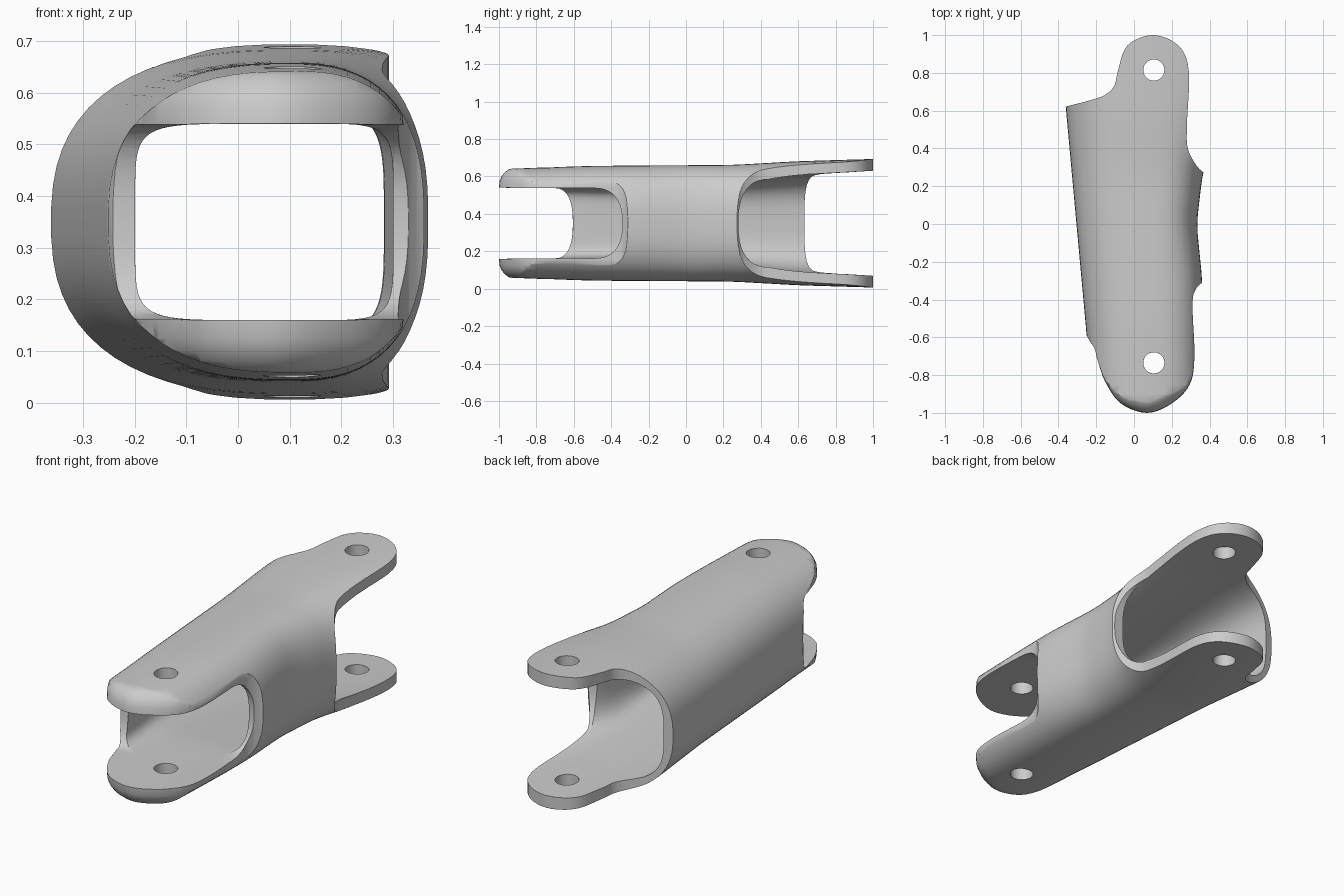
import bpy, bmesh, math
from mathutils import Vector

MID = 0.35          # height of the symmetry plane
AXIS = 0.1          # x of the tube axis

cube = bpy.data.objects.get("Cube")
if cube:
    bpy.data.objects.remove(cube, do_unlink=True)


def skin(name, rings):
    """Closed solid lofted through rings with equal point counts."""
    bm = bmesh.new()
    loops = [[bm.verts.new(p) for p in ring] for ring in rings]
    n = len(loops[0])
    for a, b in zip(loops, loops[1:]):
        for i in range(n):
            j = (i + 1) % n
            bm.faces.new((a[i], a[j], b[j], b[i]))
    bm.faces.new(loops[0][::-1])
    bm.faces.new(loops[-1])
    bmesh.ops.recalc_face_normals(bm, faces=bm.faces)
    mesh = bpy.data.meshes.new(name)
    bm.to_mesh(mesh)
    bm.free()
    obj = bpy.data.objects.new(name, mesh)
    bpy.context.collection.objects.link(obj)
    return obj


def linear(table, y):
    for (y0, v0), (y1, v1) in zip(table, table[1:]):
        if y <= y1:
            return v0 + (v1 - v0) * max(0, (y - y0) / (y1 - y0))
    return table[-1][1]


def blend(table, y):
    return sum(linear(table, y + k * 0.02) for k in range(-3, 4)) / 7


def tube(name, left, right, half, power, count):
    """Loft of superelliptic sections along y."""
    rings = []
    for s in range(count + 1):
        y = -1.1 + 2.2 * s / count
        xl, xr, h, p = (blend(t, y) for t in (left, right, half, power))
        ring = []
        for i in range(64):
            a = math.tau * (i + 0.5) / 64
            c, v = math.cos(a), math.sin(a)
            reach = xr - AXIS if c > 0 else AXIS - xl
            ring.append((AXIS + math.copysign(abs(c) ** (2 / p), c) * reach, y,
                         MID + math.copysign(abs(v) ** (2 / p), v) * h))
        rings.append(ring)
    return skin(name, rings)


def spline(points, steps):
    out, n = [], len(points)
    for i in range(n):
        a, b, c, d = (Vector(points[(i + k) % n]) for k in (-1, 0, 1, 2))
        for s in range(steps):
            t = s / steps
            out.append(0.5 * (2 * b + (c - a) * t + (2 * a - 5 * b + 4 * c - d) * t ** 2
                              + (3 * b - a - 3 * c + d) * t ** 3))
    return out


def combine(body, tool, operation):
    mod = body.modifiers.new(tool.name, 'BOOLEAN')
    mod.operation, mod.solver, mod.object = operation, 'EXACT', tool
    bpy.context.view_layer.objects.active = body
    bpy.ops.object.modifier_apply(modifier=mod.name)
    bpy.data.objects.remove(tool, do_unlink=True)


def slot(name, upper, x0, x1):
    """Side opening: upper half of a y-z profile, mirrored about the mid plane."""
    prof = [(y, MID + d) for y, d in upper]
    prof += [(y, MID - d) for y, d in reversed(upper) if d > 0]
    return skin(name, [[(x, y, z) for y, z in prof] for x in (x0, x1)])


def round_end(y0, reach, height):
    """Quarter superellipse for the blind end of a slot."""
    return [(y0 + reach * (1 - math.cos(a) ** 0.8), height * math.sin(a) ** 0.8)
            for a in (math.pi / 2 * i / 10 for i in range(11))]


# Outer shell of the link
body = tube("link_body",
            [(-1.1, -0.22), (-0.6, -0.25), (0.62, -0.362), (1.1, -0.4)],
            [(-1.1, 0.36), (-0.3, 0.362), (0, 0.332), (0.28, 0.365), (0.5, 0.45), (0.8, 0.6)],
            [(-1.1, 0.285), (-0.8, 0.297), (-0.5, 0.307), (0.25, 0.312), (0.6, 0.332), (1.1, 0.347)],
            [(-1, 2.6), (1, 2.5)], 44)

# Plan outline with a domed front end
plan = spline([(0.07, -1), (0.2, -0.95), (0.295, -0.85), (0.32, -0.7), (0.31, -0.43),
               (0.33, -0.34), (0.42, -0.22), (0.42, 0.18), (0.33, 0.31), (0.285, 0.4),
               (0.28, 0.52), (0.29, 0.81), (0.235, 0.945), (0.1, 1), (-0.035, 0.945),
               (-0.085, 0.81), (-0.105, 0.73), (-0.16, 0.68), (-0.25, 0.65), (-0.36, 0.622),
               (-0.45, 0.6), (-0.42, -0.1), (-0.35, -0.42), (-0.25, -0.59), (-0.2, -0.7),
               (-0.155, -0.83), (-0.07, -0.95)], 5)


def inset_plan(d):
    t = min(1, max(0, (abs(d) - 0.2) / 0.1))
    dome = 0.1 * (1 - math.sqrt(1 - t * t))
    ring = []
    for i, p in enumerate(plan):
        tangent = (plan[(i + 1) % len(plan)] - plan[i - 1]).normalized()
        w = min(1, max(0, (-0.5 - p.y) / 0.35))
        q = p + Vector((-tangent.y, tangent.x)) * dome * w
        ring.append((q.x, q.y, MID + d))
    return ring


levels = [0.19, 0.225, 0.25, 0.27, 0.285, 0.294, 0.3, 0.4]
envelope = skin("plan_envelope", [inset_plan(d) for d in [-v for v in reversed(levels)] + levels])
combine(body, envelope, 'INTERSECT')

# Hollow core
core = tube("hollow_core",
            [(-1.1, -0.195), (-0.6, -0.198), (0.62, -0.315), (1.1, -0.36)],
            [(-1.1, 0.31), (-0.3, 0.3), (0, 0.28), (0.28, 0.3), (0.5, 0.4), (0.8, 0.6)],
            [(-1.1, 0.19), (-0.4, 0.19), (0.2, 0.235), (0.6, 0.265), (1.1, 0.285)],
            [(-1, 8), (-0.4, 6), (0.2, 3.5), (1, 3.5)], 40)
combine(body, core, 'DIFFERENCE')

# Side openings at both ends
for name, start, reach, x0, x1 in (("front_left_slot", -0.34, -0.16, 0.12, 0.8),
                                   ("front_right_slot", -0.605, -0.1, -0.8, 0.08)):
    combine(body, slot(name, round_end(start, reach, 0.188) + [(-1.2, 0.188)], x0, x1), 'DIFFERENCE')
back = round_end(0.28, 0.17, 0.235) + [(0.65, 0.262), (1.2, 0.284)]
combine(body, slot("back_left_slot", back, 0.14, 0.9), 'DIFFERENCE')

# Pivot pin holes
for y in (-0.735, 0.815):
    rings = [[(0.105 + 0.056 * math.cos(math.tau * i / 32),
               y + 0.056 * math.sin(math.tau * i / 32), z) for i in range(32)] for z in (-0.2, 0.9)]
    combine(body, skin("pin_hole", rings), 'DIFFERENCE')

# Softened rims
bm = bmesh.new()
bm.from_mesh(body.data)
bmesh.ops.remove_doubles(bm, verts=bm.verts, dist=0.002)
bmesh.ops.dissolve_degenerate(bm, edges=bm.edges, dist=0.001)
bm.to_mesh(body.data)
bm.free()
bevel = body.modifiers.new("rim_round", 'BEVEL')
bevel.width, bevel.segments, bevel.limit_method = 0.012, 2, 'ANGLE'
bevel.angle_limit = math.radians(50)

bpy.ops.object.select_all(action='DESELECT')
body.select_set(True)
bpy.context.view_layer.objects.active = body
bpy.ops.object.shade_smooth_by_angle(angle=math.radians(35))
